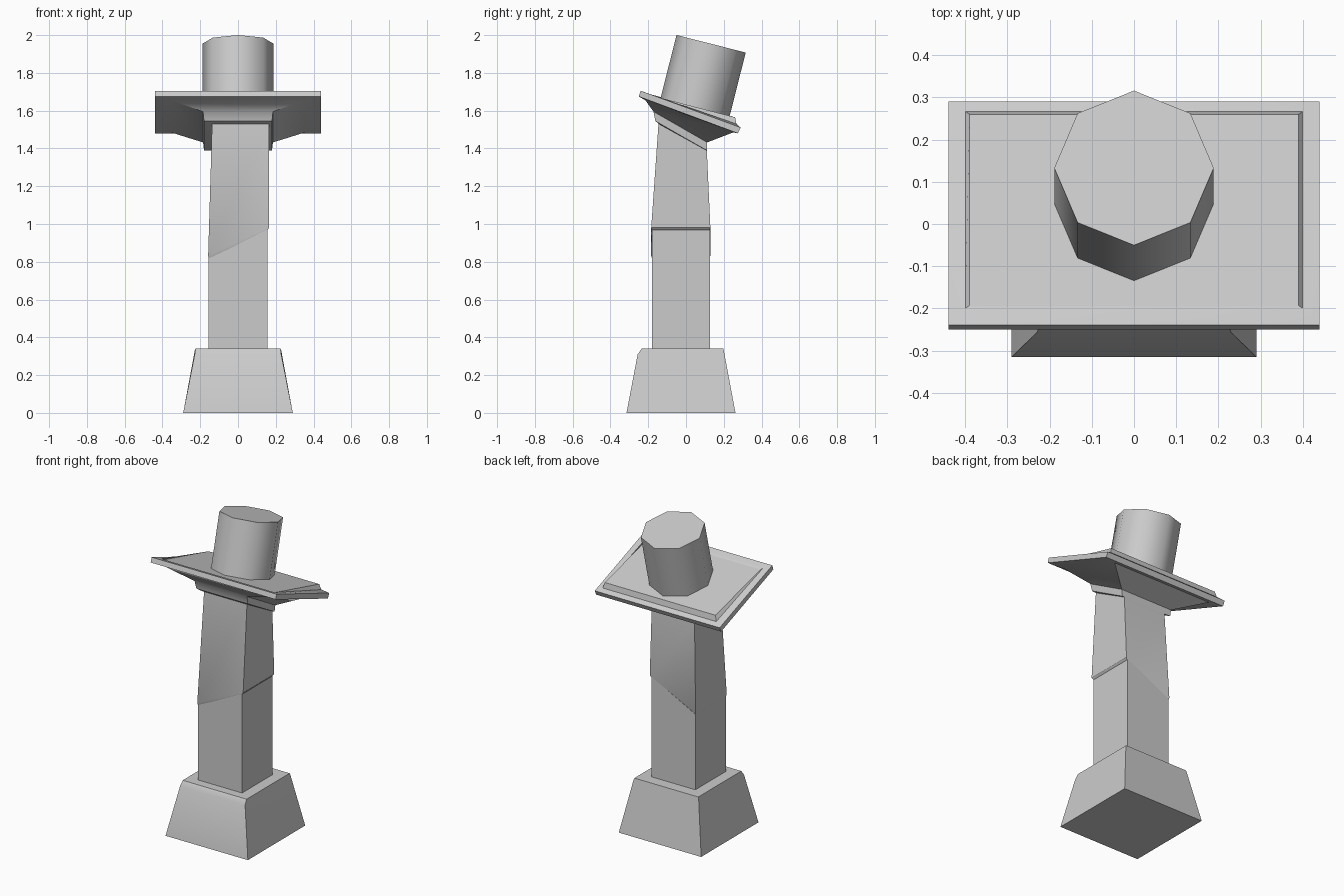
import bpy, bmesh, math
from mathutils import Matrix

if "Cube" in bpy.data.objects:
    bpy.data.objects.remove(bpy.data.objects["Cube"])


def finish(bm, name, angle):
    bmesh.ops.recalc_face_normals(bm, faces=bm.faces)
    me = bpy.data.meshes.new(name)
    bm.to_mesh(me)
    bm.free()
    ob = bpy.data.objects.new(name, me)
    bpy.context.collection.objects.link(ob)
    bpy.ops.object.select_all(action='DESELECT')
    ob.select_set(True)
    bpy.context.view_layer.objects.active = ob
    bpy.ops.object.shade_smooth_by_angle(angle=math.radians(angle))
    return ob


def ring(x0, x1, front, back, rise=0):
    """Rectangle given by front and back (y, z); rise lifts the right side."""
    (yf, zf), (yb, zb) = front, back
    return [(x0, yf, zf), (x1, yf, zf + rise), (x1, yb, zb + rise), (x0, yb, zb)]


def loft(name, rings, angle=30):
    bm = bmesh.new()
    rows = [[bm.verts.new(p) for p in r] for r in rings]
    for a, b in zip(rows, rows[1:]):
        for i in range(4):
            j = (i + 1) % 4
            bm.faces.new((a[i], a[j], b[j], b[i]))
    bm.faces.new(rows[0][::-1])
    bm.faces.new(rows[-1])
    return finish(bm, name, angle)


# Tapered foot with a chamfered front edge
loft("base", [
    ring(-.29, .29, (-.315, 0), (.262, 0)),
    ring(-.229, .229, (-.256, .31), (.2, .33)),
    ring(-.225, .225, (-.235, .34), (.198, .34)),
])

# Lower shaft, cut diagonally at the top
loft("lower_shaft", [
    ring(-.155, .155, (-.18, .3), (.127, .3)),
    ring(-.155, .155, (-.18, .82), (.127, .82), .16),
])

# Upper shaft, leaning and tapering, with a small chamfer on the break
loft("upper_shaft", [
    ring(-.155, .157, (-.178, .81), (.123, .81), .16),
    ring(-.158, .165, (-.184, .832), (.129, .832), .15),
    ring(-.137, .165, (-.145, 1.54), (.11, 1.395)),
])

# Tilted capital: neck block, flare, rim and raised top panel
loft("capital", [
    ring(-.15, .165, (-.145, 1.53), (.108, 1.39)),
    ring(-.18, .18, (-.162, 1.545), (.11, 1.39)),
    ring(-.185, .185, (-.172, 1.595), (.112, 1.432)),
    ring(-.355, .355, (-.215, 1.655), (.25, 1.485)),
    ring(-.44, .44, (-.25, 1.675), (.275, 1.48)),
    ring(-.44, .44, (-.24, 1.705), (.29, 1.51)),
    ring(-.40, .40, (-.2, 1.69), (.267, 1.53)),
    ring(-.39, .39, (-.193, 1.683), (.26, 1.565)),
])

# Eight-sided stub leaning back on top
tilt = Matrix.Rotation(math.radians(-14.2), 4, 'X')
bm = bmesh.new()
bmesh.ops.create_cone(bm, cap_ends=True, segments=8, radius1=.189, radius2=.189,
                      depth=.4, matrix=Matrix.Translation((0, .133, 1.954)) @ tilt
                      @ Matrix.Translation((0, 0, -.2)))
finish(bm, "top_stub", 50)
